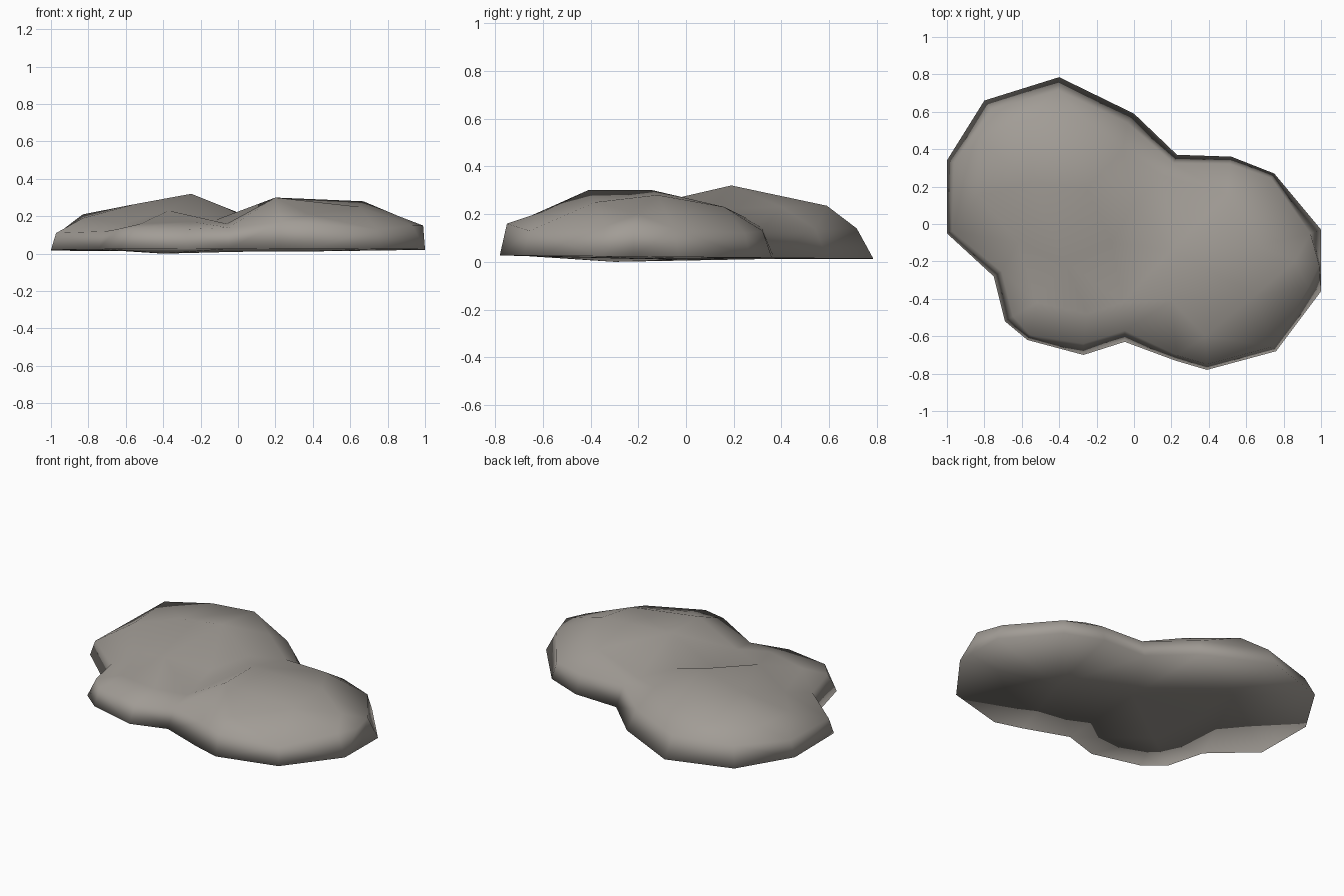
import bpy
import bmesh
from mathutils import Vector
from mathutils.geometry import delaunay_2d_cdt

cube = bpy.data.objects.get("Cube")
if cube:
    bpy.data.objects.remove(cube, do_unlink=True)

# Ground outline, counter-clockwise: x, y, shoulder inset, shoulder height
OUTLINE = [
    (-1, -.05, .03, .11), (-.75, -.28, .05, .12), (-.69, -.52, .05, .13),
    (-.57, -.62, .03, .13), (-.27, -.7, .06, .13), (-.05, -.63, .06, .14),
    (.22, -.73, .03, .17), (.39, -.78, .03, .16), (.76, -.68, .03, .13),
    (1, -.36, .07, .15), (1, -.22, .01, .15), (1, -.03, .06, .14),
    (.75, .27, .03, .12), (.52, .36, .04, .13), (.23, .37, .05, .14),
    (0, .59, .06, .14), (-.4, .785, .07, .14), (-.8, .66, .06, .13),
    (-1, .34, .04, .11),
]

# Crown points of each lobe and of the valleys between them
BACK_LOBE = [(-.83, .15, .19), (-.83, .45, .21), (-.58, .57, .22),
             (-.3, .59, .235), (-.06, .4, .23), (-.25, .19, .32),
             (-.55, .22, .265)]
LOW_LOBE = [(-.37, -.2, .23), (-.52, -.42, .16), (-.25, -.48, .17)]
VALLEYS = [(-.62, -.1, .16), (-.12, -.1, .18), (0, .1, .22),
           (.15, .26, .18), (-.06, -.42, .16)]
WIDE_LOBE = [(.2, -.14, .3), (.2, -.41, .3), (.67, -.12, .28),
             (.65, -.38, .25), (.38, -.6, .21), (.5, .16, .23),
             (.86, -.2, .2)]
UNDERSIDE = [(-.4, -.3, 0), (.4, -.2, .012), (-.45, .35, .012), (0, 0, .01)]


def inset(points, distances):
    """Move each outline corner inwards along its mitre."""
    result = []
    for i, (here, distance) in enumerate(zip(points, distances)):
        a = (here - points[i - 1]).normalized()
        b = (points[(i + 1) % len(points)] - here).normalized()
        mitre = (Vector((-a.y, a.x)) + Vector((-b.y, b.x))).normalized()
        result.append(here + mitre * distance)
    return result


def loop_edges(start, count):
    return [(start + i, start + (i + 1) % count) for i in range(count)]


def add_sheet(bm, points, edges, facing):
    """Triangulate points in plan and lift them to their heights."""
    flat = [p.to_2d() for p in points]
    verts, _, faces, sources, _, _ = delaunay_2d_cdt(flat, edges, [], 1, 1e-5)
    made = [bm.verts.new((v.x, v.y, points[s[0]].z))
            for v, s in zip(verts, sources)]
    for face in faces:
        f = bm.faces.new([made[i] for i in face])
        f.smooth = True
        f.normal_update()
        if f.normal.z * facing < 0:
            f.normal_flip()


# Rim, steep shoulder and crown above, a nearly flat underside below
count = len(OUTLINE)
plan = [Vector((x, y)) for x, y, _, _ in OUTLINE]
rim = [Vector((p.x, p.y, .02 - .009 * p.y)) for p in plan]
ring = inset(plan, [row[2] for row in OUTLINE])
shoulder = [Vector((p.x, p.y, row[3])) for p, row in zip(ring, OUTLINE)]
crown = [Vector(p) for p in BACK_LOBE + LOW_LOBE + VALLEYS + WIDE_LOBE]
underside = [Vector(p) for p in UNDERSIDE]

bm = bmesh.new()
add_sheet(bm, rim + shoulder + crown,
          loop_edges(0, count) + loop_edges(count, count), 1)
add_sheet(bm, rim + underside, loop_edges(0, count), -1)
bmesh.ops.remove_doubles(bm, verts=bm.verts, dist=1e-4)
mesh = bpy.data.meshes.new("rock_mound")
bm.to_mesh(mesh)
bm.free()

stone = bpy.data.materials.new("warm grey stone")
stone.use_nodes = True
colour = (.36, .335, .305, 1)
stone.diffuse_color = colour
stone.node_tree.nodes["Principled BSDF"].inputs["Base Color"].default_value = colour
mesh.materials.append(stone)

mound = bpy.data.objects.new("rock_mound", mesh)
bpy.context.collection.objects.link(mound)
